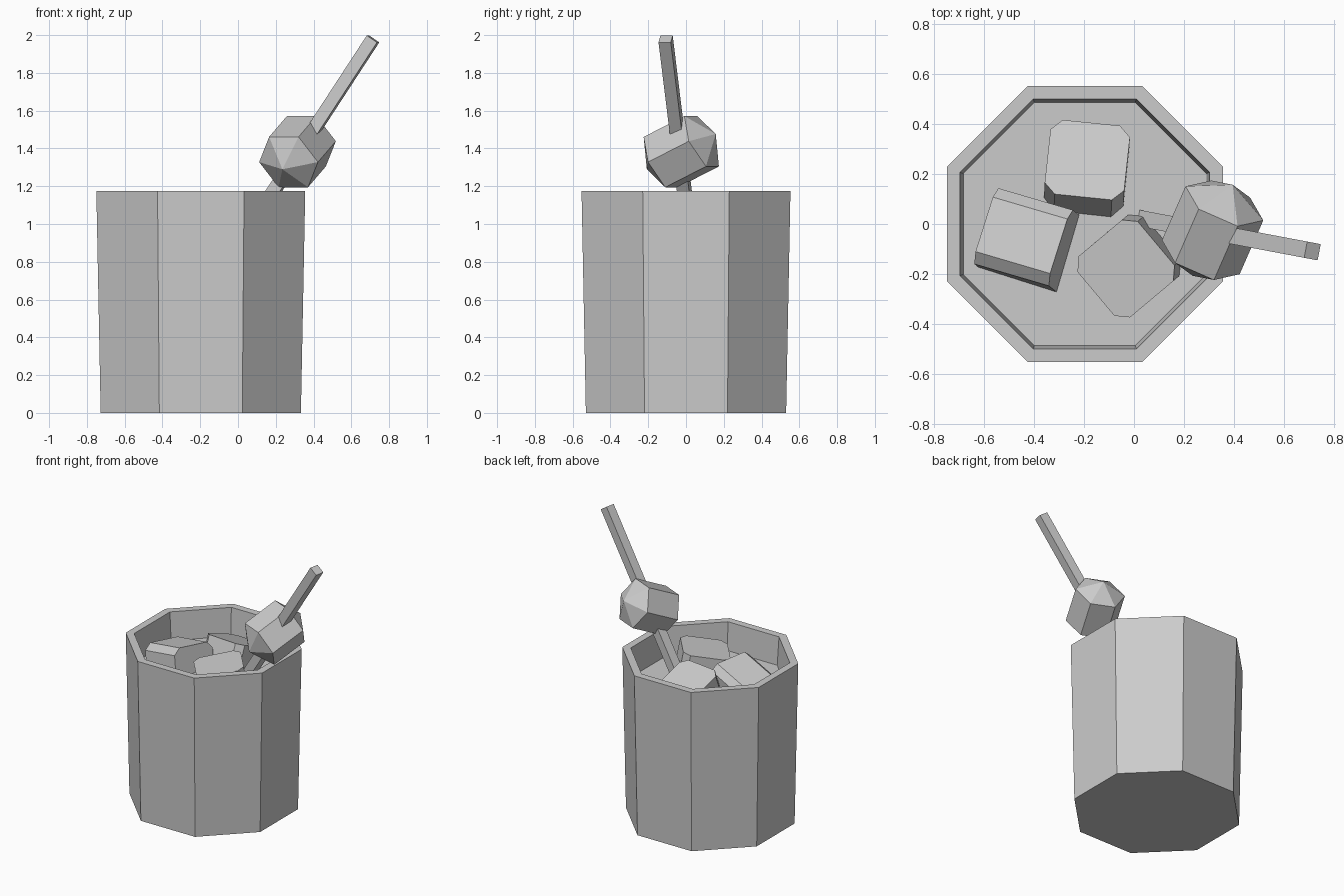
import bpy, bmesh, math
from mathutils import Vector, Matrix, Euler

cube = bpy.data.objects.get("Cube")
if cube:
    bpy.data.objects.remove(cube, do_unlink=True)

grey = bpy.data.materials.new("light_grey")
grey.use_nodes = True
grey.diffuse_color = (0.6, 0.6, 0.6, 1)
grey.node_tree.nodes["Principled BSDF"].inputs["Base Color"].default_value = grey.diffuse_color

CENTRE = -0.197   # x of the glass axis
LIQUID = 0.97


def finish(bm, name, matrix=Matrix()):
    bmesh.ops.recalc_face_normals(bm, faces=bm.faces)
    mesh = bpy.data.meshes.new(name)
    bm.to_mesh(mesh)
    bm.free()
    mesh.materials.append(grey)
    obj = bpy.data.objects.new(name, mesh)
    obj.matrix_world = matrix
    bpy.context.collection.objects.link(obj)
    return obj


def lathe(name, profile, sides, matrix, turn=0.0):
    """Closed low-poly solid from (half width or radius, height) rings."""
    bm = bmesh.new()
    rings = []
    for r, z in profile:
        if r == 0:
            rings.append([bm.verts.new((0, 0, z))] * sides)
        else:
            angles = [2 * math.pi * i / sides + turn for i in range(sides)]
            rings.append([bm.verts.new((r * math.cos(a), r * math.sin(a), z)) for a in angles])
    for low, high in zip(rings, rings[1:]):
        for i in range(sides):
            j = (i + 1) % sides
            bm.faces.new(list(dict.fromkeys((low[i], low[j], high[j], high[i]))))
    for ring in (rings[0], rings[-1]):
        if ring[0] is not ring[1]:
            bm.faces.new(ring)
    return finish(bm, name, matrix)


# Octagonal glass: outer wall, flat rim, inner wall, liquid surface
to_corner = 1 / math.cos(math.pi / 8)
glass_profile = [(0.53, 0), (0.553, 1.175), (0.5, 1.175), (0.487, LIQUID)]
lathe("glass", [(r * to_corner, z) for r, z in glass_profile], 8,
      Matrix.Translation((CENTRE, 0, 0)), math.pi / 8)


# Ice cubes: boxes with the four edges along one axis chamfered
def ice(name, location, lean, yaw, axis, size=0.32):
    """lean is the sideways direction of the cube's own up axis."""
    bm = bmesh.new()
    bmesh.ops.create_cube(bm, size=size)
    edges = [e for e in bm.edges
             if abs((e.verts[0].co - e.verts[1].co)[axis]) > size / 2]
    bmesh.ops.bevel(bm, geom=edges, offset=0.045, segments=1, affect='EDGES')
    up = Vector((lean[0], lean[1], 1)).normalized()
    tilt = Vector((0, 0, 1)).rotation_difference(up).to_matrix().to_4x4()
    spin = Matrix.Rotation(math.radians(yaw), 4, 'Z')
    finish(bm, name, Matrix.Translation(location) @ tilt @ spin)


ice("ice_cube_back", (-0.19, 0.2, 0.94), (0.02, 0.38), -6, 2)
ice("ice_cube_left", (-0.42, -0.07, 0.96), (-0.2, 0.16), -17, 0)
ice("ice_cube_front", (-0.01, -0.16, 0.96), (-0.14, -0.12), 40, 2)

# Square cocktail stick
base, tip = Vector((0.01, 0.025, 0.9)), Vector((0.715, -0.108, 1.98))
along = tip - base
bm = bmesh.new()
bmesh.ops.create_cube(bm, size=1, matrix=Matrix.Diagonal((0.066, 0.066, along.length, 1)))
finish(bm, "stick", Matrix.Translation((base + tip) / 2)
       @ along.to_track_quat('Z', 'Y').to_matrix().to_4x4())

# Six-sided olive skewered on the stick
olive_axis = Vector((0.36, 0.82, 0.42))
lathe("olive", [(0, -0.22), (0.17, -0.13), (0.17, 0.13), (0, 0.22)], 6,
      Matrix.Translation((0.315, -0.025, 1.383)) @ olive_axis.to_track_quat('Z', 'Y').to_matrix().to_4x4())
